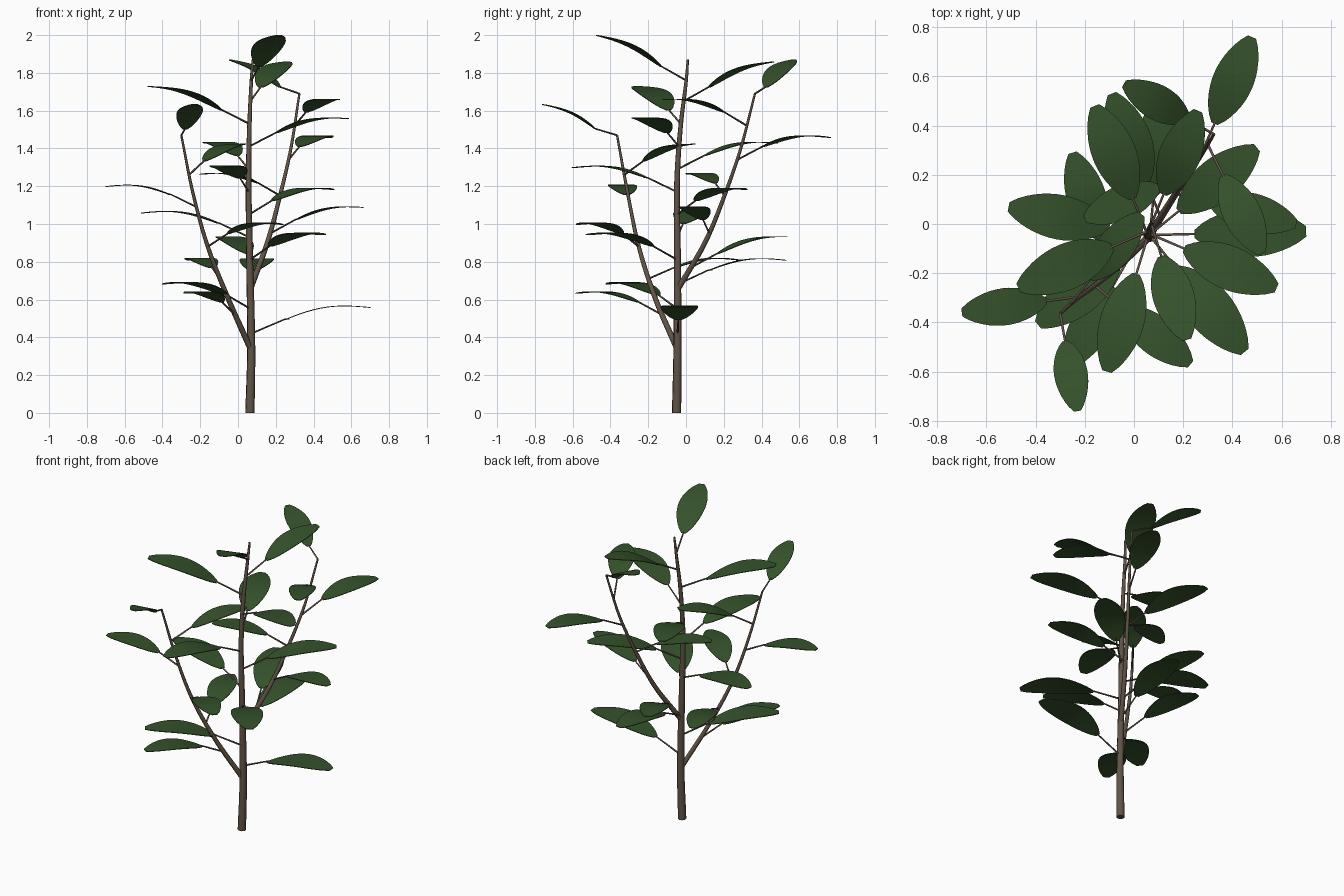
import bpy
import bmesh
from math import sin, pi
from mathutils import Vector

default = bpy.data.objects.get("Cube")
if default:
    bpy.data.objects.remove(default, do_unlink=True)


def make_material(name, colour):
    mat = bpy.data.materials.new(name)
    mat.use_nodes = True
    mat.diffuse_color = (*colour, 1)
    shader = next(n for n in mat.node_tree.nodes if n.type == 'BSDF_PRINCIPLED')
    shader.inputs["Base Color"].default_value = (*colour, 1)
    shader.inputs["Roughness"].default_value = 0.7
    return mat


bark = make_material("brown bark", (0.12, 0.088, 0.062))
green = make_material("deep leaf green", (0.035, 0.083, 0.024))


def add_object(name, mesh, material):
    """Smooth shaded object that keeps its sharp rims."""
    mesh.materials.clear()
    mesh.materials.append(material)
    for face in mesh.polygons:
        face.use_smooth = True
    mesh.set_sharp_from_angle(angle=pi / 3)
    obj = bpy.data.objects.new(name, mesh)
    bpy.context.collection.objects.link(obj)


def smooth_path(points, steps=6):
    """Catmull-Rom path through the given points."""
    pts = [Vector(p) for p in points]
    pts = [pts[0] * 2 - pts[1]] + pts + [pts[-1] * 2 - pts[-2]]
    path = []
    for a, b, c, d in zip(pts, pts[1:], pts[2:], pts[3:]):
        for i in range(steps):
            t = i / steps
            path.append(b + (c - a) * t / 2
                        + (a * 2 - b * 5 + c * 4 - d) * t * t / 2
                        + (b * 3 - a - c * 3 + d) * t ** 3 / 2)
    return path + [pts[-2]]


def tube(name, path, start_radius, end_radius, bevel=2):
    """Tapered round stem along a path."""
    curve = bpy.data.curves.new(name, 'CURVE')
    curve.dimensions = '3D'
    curve.bevel_depth = 1
    curve.bevel_resolution = bevel
    curve.use_fill_caps = True
    spline = curve.splines.new('POLY')
    spline.points.add(len(path) - 1)
    for i, (point, co) in enumerate(zip(spline.points, path)):
        t = i / (len(path) - 1)
        point.co = (*co, 1)
        point.radius = start_radius + (end_radius - start_radius) * t
    helper = bpy.data.objects.new(name + " guide", curve)
    bpy.context.collection.objects.link(helper)
    bpy.context.view_layer.update()
    graph = bpy.context.evaluated_depsgraph_get()
    mesh = bpy.data.meshes.new_from_object(helper.evaluated_get(graph))
    bpy.data.objects.remove(helper, do_unlink=True)
    add_object(name, mesh, bark)


def point_at_height(path, z):
    for a, b in zip(path, path[1:]):
        if a.z <= z <= b.z:
            return a.lerp(b, (z - a.z) / (b.z - a.z))
    return path[-1].copy()


def blade(name, base, tip, segments=14):
    """Thin oval leaf blade, arched along its midrib."""
    along = tip - base
    length = along.length
    side = along.cross(Vector((0, 0, 1))).normalized()
    up = side.cross(along).normalized()
    bm = bmesh.new()
    rows = []
    for i in range(segments + 1):
        t = i / segments
        centre = base + along * t + up * sin(pi * t) * length * 0.075
        half = length * 0.215 * sin(pi * (0.02 + 0.95 * t)) ** 0.65
        rows.append([bm.verts.new(centre + side * half * s) for s in (-1, 0, 1)])
    for low, high in zip(rows, rows[1:]):
        for j in range(2):
            bm.faces.new((low[j], low[j + 1], high[j + 1], high[j]))
    bm.normal_update()
    bmesh.ops.solidify(bm, geom=bm.faces[:], thickness=0.004)
    bmesh.ops.recalc_face_normals(bm, faces=bm.faces[:])
    mesh = bpy.data.meshes.new(name)
    bm.to_mesh(mesh)
    bm.free()
    add_object(name, mesh, green)


def grow(stem, path, leaves):
    """Each leaf: height on the stem, then the blade tip."""
    for number, (height, *end) in enumerate(leaves, 1):
        node = point_at_height(path, height)
        tip = Vector(end)
        base = node.lerp(tip, 0.28)
        rise = tip.z - node.z
        # The leaf at the very end of a branch sits on a flatter stalk
        at_end = height > path[-1].z - 0.01
        base.z = node.z + (rise * 0.2 if at_end else min(0.075, rise * 0.6))
        tube(f"{stem}_leaf_stalk_{number}", [node, base, base.lerp(tip, 0.06)],
             0.0055, 0.0035, 1)
        blade(f"{stem}_leaf_{number}", base, tip)


# Stems
trunk = smooth_path([(.063, -.05, 0), (.07, -.045, .35), (.062, -.045, .8),
                     (.056, -.048, 1.2), (.06, -.03, 1.5), (.07, 0, 1.75),
                     (.078, .01, 1.87)])
front_branch = smooth_path([(.066, -.047, .34), (-.05, -.16, .6), (-.16, -.25, .88),
                            (-.24, -.31, 1.17), (-.3, -.365, 1.47)])
back_branch = smooth_path([(.063, -.046, .65), (.155, .1, .9), (.22, .2, 1.14),
                           (.28, .29, 1.4), (.325, .365, 1.69)])
tube("trunk", trunk, 0.025, 0.006)
tube("front_branch", front_branch, 0.016, 0.006)
tube("back_branch", back_branch, 0.016, 0.006)

# Leaves on each stem
grow("trunk", trunk, [
    (.42, .7, -.03, .56), (.55, -.39, -.41, .685),
    (.68, .12, .53, .81), (.81, .45, -.52, .945), (.93, -.51, .07, 1.06),
    (1.05, .5, .31, 1.185), (1.17, -.11, -.6, 1.3), (1.29, -.16, .48, 1.43),
    (1.41, .58, -.26, 1.56), (1.53, -.47, -.26, 1.73), (1.65, .26, .46, 1.86),
    (1.76, .215, -.47, 2)])
grow("front_branch", front_branch, [
    (.52, -.27, -.58, .635), (.71, -.25, .29, .81), (.88, .23, -.57, 1),
    (1.09, -.7, -.36, 1.2), (1.26, .03, .04, 1.425), (1.47, -.23, -.76, 1.635)])
grow("back_branch", back_branch, [
    (.77, -.09, .53, .935), (.95, .66, 0, 1.09), (1.15, -.2, .02, 1.265),
    (1.34, .48, .76, 1.46), (1.52, .52, -.12, 1.66), (1.69, -.04, .57, 1.87)])
